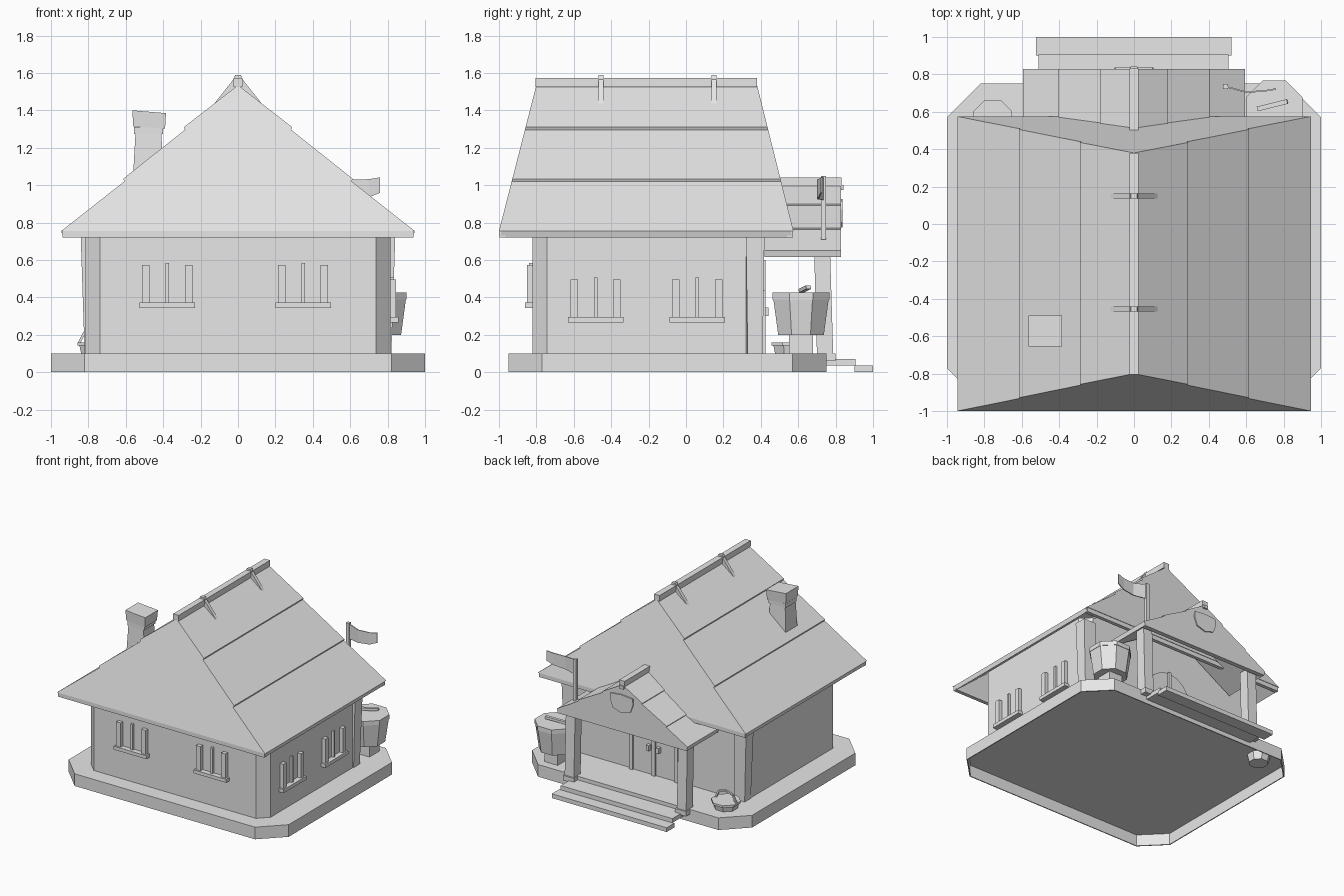
import bpy, bmesh, math
from mathutils import Vector

if "Cube" in bpy.data.objects:
    bpy.data.objects.remove(bpy.data.objects["Cube"])

GREY = (0.8, 0.8, 0.8, 1)
mat = bpy.data.materials.new("pale_grey")
mat.use_nodes = True
mat.diffuse_color = GREY
mat.node_tree.nodes["Principled BSDF"].inputs["Base Color"].default_value = GREY


def loft(name, rings):
    """Closed solid through matching rings of points."""
    bm = bmesh.new()
    loops = [[bm.verts.new(p) for p in ring] for ring in rings]
    for a, b in zip(loops, loops[1:]):
        for i in range(len(a)):
            j = (i + 1) % len(a)
            bm.faces.new((a[i], a[j], b[j], b[i]))
    bm.faces.new(loops[0])
    bm.faces.new(loops[-1])
    bmesh.ops.recalc_face_normals(bm, faces=bm.faces)
    mesh = bpy.data.meshes.new(name)
    bm.to_mesh(mesh)
    bm.free()
    mesh.materials.append(mat)
    ob = bpy.data.objects.new(name, mesh)
    bpy.context.collection.objects.link(ob)
    return ob


def rect(x0, x1, y0, y1, z):
    return [(x0, y0, z), (x1, y0, z), (x1, y1, z), (x0, y1, z)]


def box(name, x0, x1, y0, y1, z0, z1):
    return loft(name, [rect(x0, x1, y0, y1, z0), rect(x0, x1, y0, y1, z1)])


def slab(name, outline, y0, y1):
    """Outline in x and z, extruded along y."""
    return loft(name, [[(x, y, z) for x, z in outline] for y in (y0, y1)])


def chamfered(x, y0, y1, c, z):
    return [(-x + c, y0, z), (x - c, y0, z), (x, y0 + c, z), (x, y1 - c, z),
            (x - c, y1, z), (-x + c, y1, z), (-x, y1 - c, z), (-x, y0 + c, z)]


def ring(cx, cy, r, z, n=8):
    return [(cx + r * math.cos(math.tau * (i + .5) / n),
             cy + r * math.sin(math.tau * (i + .5) / n), z) for i in range(n)]


def bar(name, a, b, w, h):
    """Rectangular rod between two points."""
    a, b = Vector(a), Vector(b)
    d = (b - a).normalized()
    side = d.cross(Vector((0, 0, 1))).normalized()
    up = side.cross(d)
    cs = [side * sx * w / 2 + up * sy * h / 2
          for sx, sy in ((-1, -1), (1, -1), (1, 1), (-1, 1))]
    return loft(name, [[a + c for c in cs], [b + c for c in cs]])


def mirrored(half):
    """Full outline from a right-hand half ending on the centre line."""
    return half + [(-x, z) for x, z in reversed(half[:-1])]


# Plinth, open underneath
loft("plinth", [chamfered(.992, -.942, .742, .177, .094), chamfered(.992, -.942, .742, .177, 0),
                chamfered(1, -.95, .75, .18, 0), chamfered(1, -.95, .75, .18, .1)])

# Walls, rising into the roof
loft("walls", [chamfered(.815, -.82, .4, .078, z) for z in (.094, .815)])
slab("gable_walls", mirrored([(.737, .8), (0, 1.42)]), -.82, .4)

# Hollow main roof with three overlapping courses and leaning gable boards
profile = mirrored([(.945, .755), (.608, 1.02), (.614, 1.034),
                    (.284, 1.296), (.29, 1.31), (0, 1.535)])
under = mirrored([(.935, .72), (0, 1.49)])


def leaning(outline, y, lean):
    return [(x, y + lean * (z - .755) / .78, z) for x, z in outline]


FRONT, BACK = .2, -.195
shell = profile + under[::-1]
loft("main_roof", [leaning(shell, -.985, FRONT), leaning(shell, .56, BACK)])
loft("front_gable", [leaning(profile, -1, FRONT), leaning(profile, -.97, FRONT)])
loft("back_gable", [leaning(profile, .575, BACK), leaning(profile, .545, BACK)])
box("front_fascia", -.938, .938, -.996, -.966, .72, .757)
box("back_fascia", -.938, .938, .541, .571, .72, .757)
box("roof_ridge", -.025, .025, -.805, .38, 1.525, 1.572)

# Tapering ridge clips straddling the roof
for y in (-.455, .15):
    slab("ridge_clip", mirrored([(.138, 1.422), (.025, 1.565), (.015, 1.588), (0, 1.588)])
         + [(0, 1.5)], y - .014, y + .014)

# Chimney
loft("chimney_shaft", [rect(-.565, -.395, -.65, -.49, .98),
                       rect(-.548, -.41, -.64, -.505, 1.28)])
box("chimney_collar", -.555, -.4, -.645, -.5, 1.275, 1.31)
loft("chimney_cap", [[(-.56, -.65, 1.315), (-.39, -.65, 1.303), (-.39, -.495, 1.303), (-.56, -.495, 1.315)],
                     [(-.565, -.655, 1.4), (-.385, -.655, 1.385), (-.385, -.49, 1.385), (-.565, -.49, 1.4)]])


# Windows: sill and three uprights
def window(c, z, on_side):
    def piece(name, a, b, z0, z1, depth):
        if on_side:
            box(name, .8, .815 + depth, c + a, c + b, z0, z1)
        else:
            box(name, c + a, c + b, -.82 - depth, -.81, z0, z1)
    piece("window_sill", -.148, .148, z - .028, z, .042)
    piece("window_mullion", -.009, .009, z, z + .212, .02)
    for s in (-1, 1):
        m = s * .114
        piece("window_jamb", m - .02, m + .02, z, z + .2, .03)


for c in (-.378, .348):
    window(c, .372, False)
for c in (-.483, .06):
    window(c, .295, True)

# Flaring posts on the rear corners
for s in (-1, 1):
    xs = sorted((s * .73, s * .82))
    xt = sorted((s * .73, s * .842))
    loft("corner_post", [rect(*xs, .33, .41, .1), rect(*xt, .32, .42, .76)])

# Double door with arched head, centre strip and handles
arch = [(.2, .1)] + [(.2 * math.cos(math.pi * i / 8), .4 + .2 * math.sin(math.pi * i / 8))
                     for i in range(9)] + [(-.2, .1)]
slab("door", arch, .39, .408)
for x in (-.205, 0, .205):
    box("door_strip", x - .014, x + .014, .39, .425, .1, .6 if x == 0 else .44)
for x in (-.045, .045):
    box("door_handle", x - .012, x + .012, .4, .44, .3, .345)

# Porch roof: hollow stepped shell closed by a flush gable board
outer = mirrored([(.593, .65), (.4, .762), (.404, .77), (.18, .892), (.183, .9), (0, 1.005)])
inner = mirrored([(.585, .615), (0, .96)])
slab("porch_roof", outer + inner[::-1], .42, .815)
slab("porch_gable", outer + [(-.585, .615), (.585, .615)], .79, .828)
box("porch_ridge", -.025, .025, .45, .832, .995, 1.04)

# Shield on the porch gable
shield = mirrored([(0, .775), (.08, .8), (.105, .87), (.1, .915), (0, .925)])[:-1]
slab("gable_shield", shield, .82, .838)
box("shield_hook", -.02, .02, .82, .842, .975, 1)

# Porch posts and steps
for s in (-1, 1):
    c = s * .51
    box("post_foot", c - .05, c + .05, .69, .8, .06, .1)
    loft("porch_post", [rect(c - .042, c + .042, .7, .787, .1),
                        rect(c - .042, c + .042, .685, .77, .655)])
box("upper_step", -.51, .505, .75, .905, .035, .07)
box("lower_step", -.525, .52, .9, 1, 0, .035)

# Flag on a pole at the porch corner
box("flag_pole", .477, .503, .722, .748, .71, 1.05)
wave = [(.49, .735, .92, 1.045), (.6, .705, .925, 1.03),
        (.7, .712, .935, 1.032), (.76, .722, .96, 1.042)]
loft("flag", [[(x, y - .004, lo), (x, y + .004, lo), (x, y + .004, hi), (x, y - .004, hi)]
              for x, y, lo, hi in wave])

# Water tub on a stand, with lid grip
loft("tub", [ring(.75, .615, r, z) for r, z in ((.132, .2), (.16, .39), (.164, .39), (.164, .425))])
box("tub_stand", .69, .81, .55, .68, .1, .21)
bar("tub_grip", (.66, .615, .435), (.82, .655, .455), .025, .02)

# Small pail sunk into the plinth, with a hoop handle
loft("pail", [ring(-.755, .56, r, z) for r, z in
              ((.075, .03), (.1, .142), (.112, .142), (.112, .16))])
hoop = [(-.85, .56, .155), (-.82, .56, .215), (-.755, .56, .235), (-.69, .56, .215), (-.66, .56, .155)]
for a, b in zip(hoop, hoop[1:]):
    bar("pail_handle", a, b, .014, .014)
